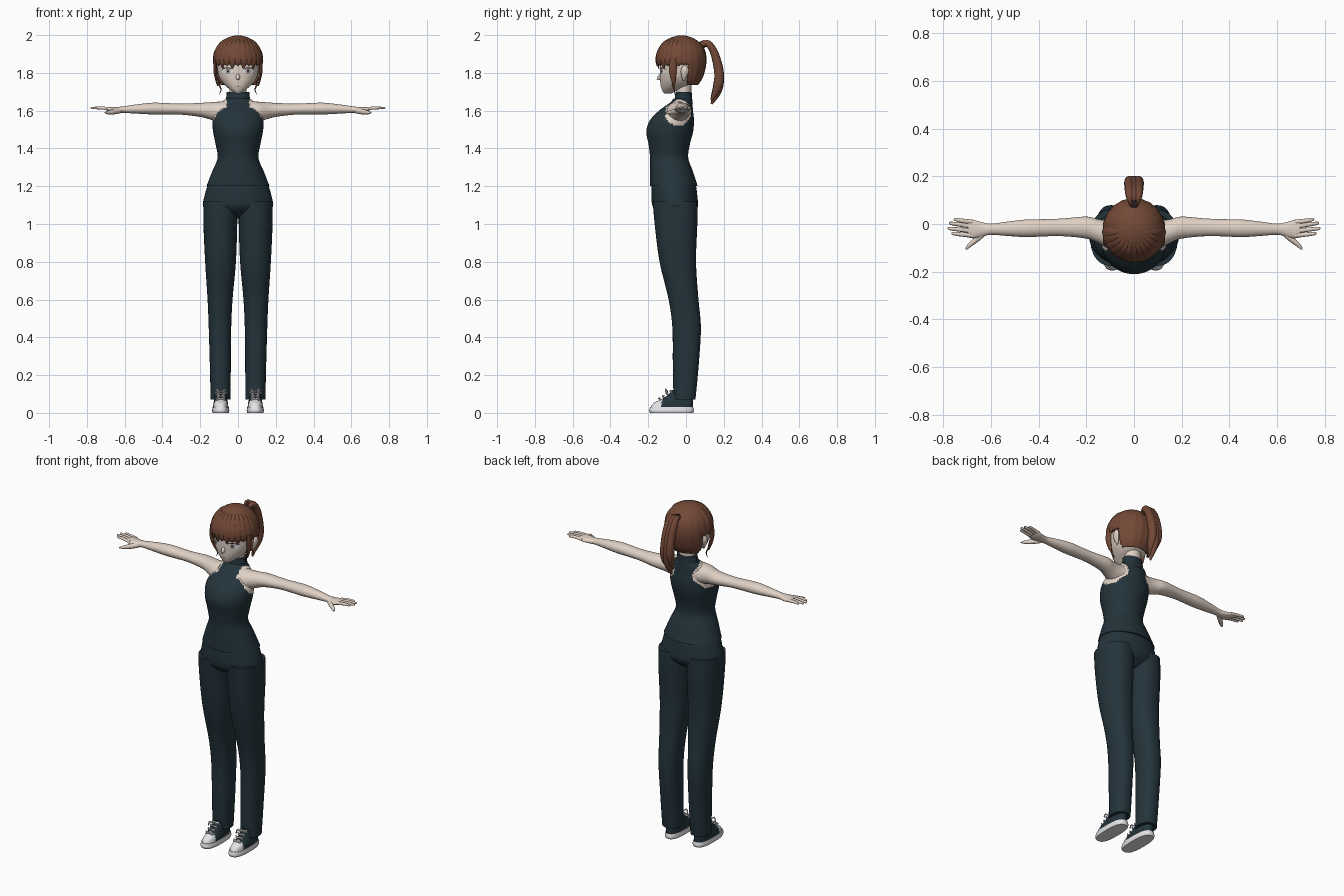
import bpy, bmesh, math
from mathutils import Vector
from mathutils.bvhtree import BVHTree

cube = bpy.data.objects.get("Cube")
if cube:
    bpy.data.objects.remove(cube, do_unlink=True)


def material(name, colour):
    mat = bpy.data.materials.new(name)
    mat.use_nodes = True
    rgba = (*colour, 1)
    mat.diffuse_color = rgba
    mat.node_tree.nodes["Principled BSDF"].inputs["Base Color"].default_value = rgba
    return mat


NAVY = material("dark navy cloth", (.017, .034, .044))
SKIN = material("pale skin", (.74, .63, .55))
HAIR = material("chestnut hair", (.17, .066, .038))
WHITE = material("white rubber", (.8, .8, .82))
DARK = material("dark lash", (.03, .018, .015))
GREY = material("grey iris", (.4, .36, .34))
LIP = material("muted lip", (.45, .25, .21))


def finish(name, bm, mats, mirror=False, rule=None):
    """Turn a bmesh into a smooth object, with optional mirroring and face colour rule."""
    bmesh.ops.recalc_face_normals(bm, faces=bm.faces)
    mesh = bpy.data.meshes.new(name)
    for mat in mats:
        mesh.materials.append(mat)
    for face in bm.faces:
        face.smooth = True
        if rule and rule(face.calc_center_median()):
            face.material_index = 1
    bm.to_mesh(mesh)
    bm.free()
    mesh.set_sharp_from_angle(angle=math.radians(50))
    obj = bpy.data.objects.new(name, mesh)
    bpy.context.collection.objects.link(obj)
    if mirror:
        obj.modifiers.new("Mirror", "MIRROR").use_mirror_merge = False
    return obj


def smooth_rows(rows, steps):
    """Catmull-Rom interpolation of rows of numbers."""
    padded = [rows[0], *rows, rows[-1]]
    out = []
    for p, q, r, s in zip(padded, padded[1:], padded[2:], padded[3:]):
        for k in range(steps):
            t = k / steps
            out.append([b + t / 2 * (c - a + t * (2*a - 5*b + 4*c - d + t * (3*(b - c) + d - a)))
                        for a, b, c, d in zip(p, q, r, s)])
    return out + [list(rows[-1])]


def power(value, p):
    return math.copysign(abs(value) ** p, value)


def sweep_mesh(rows, side, axis=None, n=16, steps=4, p=1, ripple=0):
    """Skin rows of (x, y, z, radius along side, radius across) with rings."""
    rows = smooth_rows(rows, steps)
    bm = bmesh.new()
    rings = []
    for i, row in enumerate(rows):
        after, before = rows[min(i + 1, len(rows) - 1)], rows[max(i - 1, 0)]
        along = Vector(axis) if axis else (Vector(after[:3]) - Vector(before[:3])).normalized()
        a = Vector(side)
        a = (a - along * a.dot(along)).normalized()
        b = along.cross(a)
        ring = []
        for j in range(n):
            angle = 2 * math.pi * j / n
            swell = 1 + ripple * math.sin(20 * angle)
            ring.append(bm.verts.new(Vector(row[:3]) + swell * (
                a * row[3] * power(math.cos(angle), p) + b * row[4] * power(math.sin(angle), p))))
        rings.append(ring)
    for low, high in zip(rings, rings[1:]):
        for j in range(n):
            k = (j + 1) % n
            bm.faces.new((low[j], low[k], high[k], high[j]))
    bm.faces.new(rings[0][::-1])
    bm.faces.new(rings[-1])
    return bm


def sweep(name, rows, mats, side, mirror=False, rule=None, **options):
    return finish(name, sweep_mesh(rows, side, **options), mats, mirror, rule)


X, Y, Z = (1, 0, 0), (0, 1, 0), (0, 0, 1)


def boxes(rows):
    """Rows of (z, x min, x max, y min, y max) as level rings."""
    return [((l + r) / 2, (f + b) / 2, z, (r - l) / 2, (b - f) / 2) for z, l, r, f, b in rows]


def centred(rows):
    """Rows of (z, half width, y min, y max) as level rings."""
    return boxes([(z, -w, w, f, b) for z, w, f, b in rows])


# Sleeveless top, with bare skin inside the armholes
def armhole(c):
    return abs(c.x) > .06 and ((c.y + .042) / .068) ** 2 + ((c.z - 1.59) / .07) ** 2 < 1


sweep("sleeveless_top", centred([
    (1.2, .167, -.19, .062), (1.28, .136, -.19, .036), (1.35, .108, -.19, .012),
    (1.42, .118, -.198, .02), (1.49, .132, -.21, .038), (1.55, .135, -.19, .042),
    (1.6, .116, -.143, .037), (1.64, .092, -.088, .034), (1.665, .062, -.065, .03)]),
    [NAVY, SKIN], X, rule=armhole, axis=Z, n=72, steps=6)
sweep("collar", centred([(1.635, .074, -.066, .036), (1.66, .064, -.06, .033),
                         (1.7, .06, -.056, .03)]), [NAVY], X, axis=Z, n=32)
sweep("neck", centred([(1.66, .045, -.05, .025), (1.8, .045, -.05, .035)]), [SKIN], X, axis=Z, n=24)

# Trousers
sweep("trouser_seat", centred([
    (1.225, .155, -.18, .05), (1.15, .177, -.183, .06), (1.09, .184, -.175, .062),
    (1.05, .13, -.13, .03), (1.03, .05, -.08, 0)]), [NAVY], X, axis=Z, n=48)
sweep("trouser_leg", boxes([
    (1.12, .002, .183, -.176, .06), (1, .004, .183, -.166, .06), (.8, .011, .174, -.14, .053),
    (.6, .029, .161, -.092, .066), (.45, .036, .155, -.072, .079),
    (.25, .038, .149, -.07, .067), (.07, .04, .145, -.066, .05)]),
    [NAVY], X, mirror=True, axis=Z, n=36, p=.88)

# Shoes
sweep("shoe_sole", boxes([(0, .049, .134, -.19, .038), (.012, .046, .137, -.195, .042),
                          (.03, .049, .134, -.19, .038)]),
      [WHITE], X, mirror=True, axis=Z, n=32, p=.75)
sweep("shoe_upper", boxes([
    (.028, .051, .132, -.187, .037), (.05, .053, .13, -.174, .037), (.07, .057, .126, -.135, .036),
    (.095, .06, .123, -.095, .034), (.12, .064, .119, -.078, .03)]),
    [NAVY, WHITE], X, mirror=True, rule=lambda c: c.y < -.128, axis=Z, n=40, p=.8)
for i in range(4):
    y, z = -.137 + .02 * i, .073 + .013 * i
    for way in (-1, 1):
        sweep("shoe_lace", [(.068, y, z - way * .005, .004, .004), (.091, y - .007, z + .003, .004, .004),
                            (.114, y, z + way * .005, .004, .004)], [WHITE], Y, mirror=True, n=6)
for way in (-1, 1):
    sweep("lace_bow", [(.091, -.095, .108, .003, .003), (.091 + way * .018, -.108, .125, .004, .004),
                       (.091 + way * .03, -.105, .1, .003, .003)], [WHITE], Y, mirror=True, n=6)

# Arms and hands
sweep("arm", [
    (.07, -.042, 1.592, .062, .058), (.11, -.042, 1.594, .058, .053), (.15, -.03, 1.599, .05, .045),
    (.2, -.015, 1.604, .046, .037), (.3, -.014, 1.608, .037, .029), (.38, -.016, 1.61, .036, .03),
    (.45, -.018, 1.611, .037, .031), (.53, -.02, 1.609, .03, .025), (.6, -.022, 1.606, .023, .018),
    (.635, -.023, 1.604, .03, .016), (.67, -.022, 1.606, .038, .014), (.695, -.02, 1.61, .036, .01)],
    [SKIN], Y, mirror=True, axis=X, n=24)
for base, tip, reach in ((.008, .019, .755), (-.011, .003, .775), (-.03, -.019, .78), (-.048, -.04, .765)):
    sweep("finger", [(.675, base, 1.609, .01, .009), (.72, (base + tip) / 2, 1.614, .009, .008),
                     (reach - .008, tip, 1.614, .007, .006), (reach, tip, 1.613, .002, .002)],
          [SKIN], Y, mirror=True, n=10)
sweep("thumb", [(.625, -.035, 1.6, .014, .013), (.66, -.065, 1.594, .014, .012),
                (.69, -.09, 1.59, .009, .009), (.705, -.107, 1.59, .003, .003)],
      [SKIN], Z, mirror=True, n=10)

# Head, ears and nose
head = sweep_mesh(centred([
    (1.692, .014, -.116, -.075), (1.71, .04, -.127, -.04), (1.74, .075, -.135, .03),
    (1.78, .101, -.138, .065), (1.83, .11, -.138, .082), (1.88, .11, -.135, .085),
    (1.93, .09, -.115, .065), (1.96, .05, -.07, .02)]), X, axis=Z, n=40, p=.92)
face_tree = BVHTree.FromBMesh(head)
finish("head", head, [SKIN])
sweep("ear", [(.107, -.012, 1.76, .005, .005), (.115, -.01, 1.785, .016, .009),
              (.121, -.006, 1.815, .021, .01), (.118, -.004, 1.84, .008, .006)],
      [SKIN], Y, mirror=True, n=12)
sweep("nose", [(0, -.12, 1.785, .015, .022), (0, -.142, 1.772, .009, .012),
               (0, -.155, 1.764, .002, .002)], [SKIN], X, n=12)


# Painted face details laid on the head surface
def decal(name, mat, x, z, w, h, lift, mirror=True, bend=0):
    bm = bmesh.new()

    def place(u, v):
        px, pz = x + w * u, z + h * v - bend * u * u
        hit = face_tree.ray_cast(Vector((px, -1, pz)), Vector(Y))[0]
        return bm.verts.new((px, hit.y - lift, pz))

    count = 24
    rings = [[place(r * math.cos(2 * math.pi * j / count), r * math.sin(2 * math.pi * j / count))
              for j in range(count)] for r in (.3, .65, 1)]
    bm.faces.new(rings[0])
    for low, high in zip(rings, rings[1:]):
        for j in range(count):
            k = (j + 1) % count
            bm.faces.new((low[j], low[k], high[k], high[j]))
    finish(name, bm, [mat], mirror)


decal("eye_white", WHITE, .055, 1.809, .028, .017, .002)
decal("iris", GREY, .053, 1.809, .014, .016, .003)
decal("pupil", DARK, .053, 1.809, .005, .008, .004)
decal("upper_lash", DARK, .056, 1.827, .031, .003, .004, bend=.011)
decal("mouth", LIP, 0, 1.729, .015, .0025, .002, mirror=False)

# Hair cap, open at the face and ears
cap = sweep_mesh(centred([
    (1.735, .098, -.1, .062), (1.77, .115, -.13, .086), (1.82, .126, -.15, .102),
    (1.87, .13, -.157, .108), (1.92, .119, -.147, .1), (1.96, .092, -.118, .072),
    (1.985, .058, -.083, .036), (1.997, .02, -.045, -.002)]), X, axis=Z, n=100, ripple=.007)
gap = [f for f in cap.faces if len(f.verts) > 4 and f.calc_center_median().z < 1.8
       or f.calc_center_median().z < 1.842 and f.calc_center_median().y < .012]
bmesh.ops.delete(cap, geom=gap, context="FACES")
shell = finish("hair_cap", cap, [HAIR]).modifiers.new("Thickness", "SOLIDIFY")
shell.thickness = .014
shell.offset = -1

# Fringe locks fanning over the forehead
locks = 13
for i in range(locks):
    turn = math.radians(-84 + 168 * i / (locks - 1))
    low = -19 if i % 2 else -13
    rows = []
    for tilt, width in ((68, .006), (45, .017), (20, .022), (0, .02), (low, .003)):
        e = math.radians(tilt)
        rows.append((.127 * math.cos(e) * math.sin(turn), -.025 - .13 * math.cos(e) * math.cos(turn),
                     1.866 + .13 * math.sin(e), width, .007 if width > .01 else .003))
    sweep("fringe_lock", rows, [HAIR], (math.cos(turn), math.sin(turn), 0), n=10)

# Locks beside the face
sweep("side_lock", [(.122, -.065, 1.87, .02, .008), (.121, -.07, 1.81, .02, .009),
                    (.114, -.066, 1.76, .012, .006), (.106, -.062, 1.73, .003, .003)],
      [HAIR], Y, mirror=True, n=10)
sweep("loose_strand", [(.108, -.07, 1.78, .005, .004), (.098, -.068, 1.735, .005, .004),
                       (.09, -.062, 1.71, .004, .003), (.1, -.058, 1.685, .001, .001)],
      [HAIR], Y, mirror=True, n=8)

# Ponytail
sweep("hair_tie", [(0, .075, 1.945, .02, .02), (0, .105, 1.957, .019, .019)], [DARK], X, n=16)
for offset, drop in ((-.018, .03), (0, 0), (.018, .02)):
    sweep("ponytail_lock", [
        (offset / 2, .085, 1.95, .012, .014), (offset, .118, 1.955, .017, .018),
        (offset, .152, 1.9, .022, .022), (offset, .175, 1.8, .023, .026),
        (offset, .168, 1.71 + drop, .02, .024), (offset / 2, .135, 1.635 + drop, .004, .006)],
        [HAIR], X, n=14)
